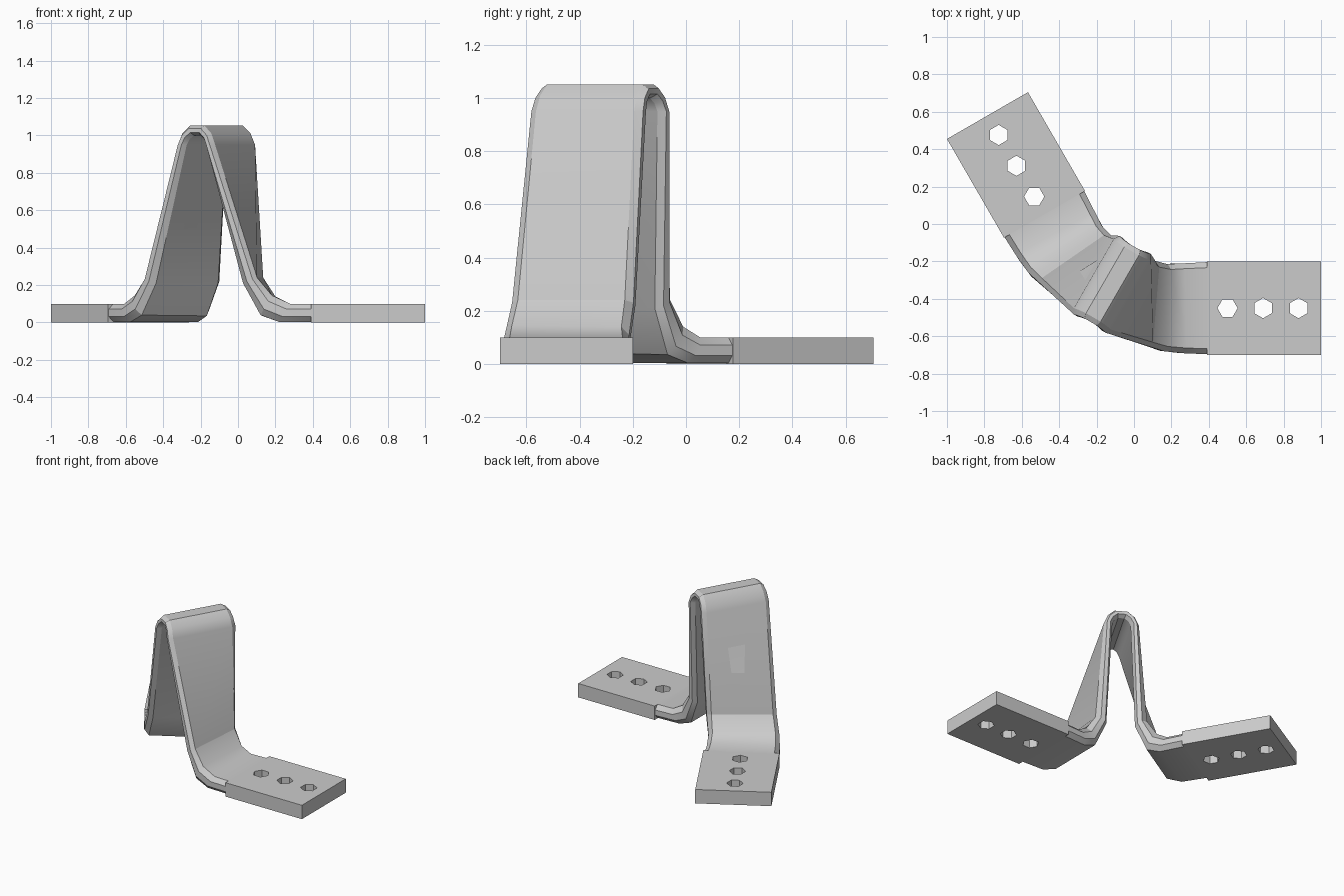
import bpy, bmesh
from math import radians, cos, sin, pi
from mathutils import Vector

cube = bpy.data.objects.get("Cube")
if cube:
    bpy.data.objects.remove(cube, do_unlink=True)

# Single metal colour
GREY = (0.6, 0.6, 0.6, 1)
metal = bpy.data.materials.new("grey_metal")
metal.use_nodes = True
metal.diffuse_color = GREY
metal.node_tree.nodes["Principled BSDF"].inputs["Base Color"].default_value = GREY

# Symmetry plane of the bracket: runs along the fold ridge
ORIGIN = Vector((-0.189, -0.45, 0))
ALONG = Vector((cos(radians(60)), sin(radians(60)), 0))
ACROSS = Vector((ALONG.y, -ALONG.x, 0))
UP = Vector((0, 0, 1))


def mirrored(p):
    return p - 2 * (p - ORIGIN).dot(ACROSS) * ACROSS


def finish(name, bm, smooth=False):
    bmesh.ops.recalc_face_normals(bm, faces=bm.faces[:])
    mesh = bpy.data.meshes.new(name)
    bm.to_mesh(mesh)
    bm.free()
    mesh.materials.append(metal)
    obj = bpy.data.objects.new(name, mesh)
    bpy.context.collection.objects.link(obj)
    if smooth:
        bpy.ops.object.select_all(action="DESELECT")
        obj.select_set(True)
        bpy.context.view_layer.objects.active = obj
        bpy.ops.object.shade_smooth_by_angle(angle=radians(28))


# Mounting plates with three hexagonal holes each
def plate(name, place):
    bm = bmesh.new()
    loops = [[(0.39, -0.7), (1, -0.7), (1, -0.2), (0.39, -0.2)]]
    for x, turn in ((0.5, 0), (0.69, pi / 6), (0.88, pi / 6)):
        loops.append([(x + 0.054 * cos(turn + i * pi / 3),
                       -0.45 + 0.054 * sin(turn + i * pi / 3)) for i in range(6)])
    for loop in loops:
        vs = [bm.verts.new(place(Vector((x, y, 0)))) for x, y in loop]
        for a, b in zip(vs, vs[1:] + vs[:1]):
            bm.edges.new((a, b))
    bmesh.ops.triangle_fill(bm, use_beauty=True, edges=bm.edges[:], normal=UP)
    ext = bmesh.ops.extrude_face_region(bm, geom=bm.faces[:])
    top = [g for g in ext["geom"] if isinstance(g, bmesh.types.BMVert)]
    bmesh.ops.translate(bm, verts=top, vec=UP * 0.1)
    finish(name, bm)


plate("left_mounting_plate", lambda p: p)
plate("right_mounting_plate", mirrored)


# Folded strip: each station has outer front/back and inner front/back corners
def station(*corners):
    return [Vector(c) for c in corners]


def ridge_station(s_out, z_out, s_in, z_in, inset):
    def at(s, u, z):
        return ORIGIN + ACROSS * s + ALONG * u + UP * z
    front, back = -0.095 + inset, 0.39 - inset
    return [at(s_out, front, z_out), at(s_out, back, z_out),
            at(s_in, front, z_in), at(s_in, back, z_in)]


stations = [
    station((0.41, -0.697, 0.1), (0.41, -0.203, 0.1), (0.41, -0.697, 0.003), (0.41, -0.203, 0.003)),
    station((0.28, -0.692, 0.1), (0.27, -0.21, 0.1), (0.22, -0.688, 0.003), (0.22, -0.213, 0.003)),
    station((0.18, -0.683, 0.145), (0.2, -0.215, 0.14), (0.12, -0.675, 0.04), (0.13, -0.213, 0.035)),
    station((0.1, -0.66, 0.24), (0.137, -0.203, 0.24), (0.025, -0.64, 0.21), (0.06, -0.185, 0.21)),
    ridge_station(0.115, 0.95, 0.06, 0.95, 0),
    ridge_station(0.09, 1.01, 0.045, 0.98, 0.005),
    ridge_station(0.045, 1.052, 0.02, 1.0, 0.01),
]


def section(corners, a=0.06, e=0.3):
    fo, bo, fi, bi = corners
    ring = []
    for p, q, k in ((fo, bo, a), (bo, bi, e), (bi, fi, a), (fi, fo, e)):
        ring += [p.lerp(q, k), p.lerp(q, 1 - k)]
    return ring


half = [section(s) for s in stations]
rings = half + [[mirrored(p) for p in r] for r in reversed(half)]
bm = bmesh.new()
rows = [[bm.verts.new(p) for p in r] for r in rings]
for r0, r1 in zip(rows, rows[1:]):
    for i in range(8):
        j = (i + 1) % 8
        bm.faces.new((r0[i], r0[j], r1[j], r1[i]))
bm.faces.new(rows[0])
bm.faces.new(rows[-1])
finish("folded_strip", bm, smooth=True)
